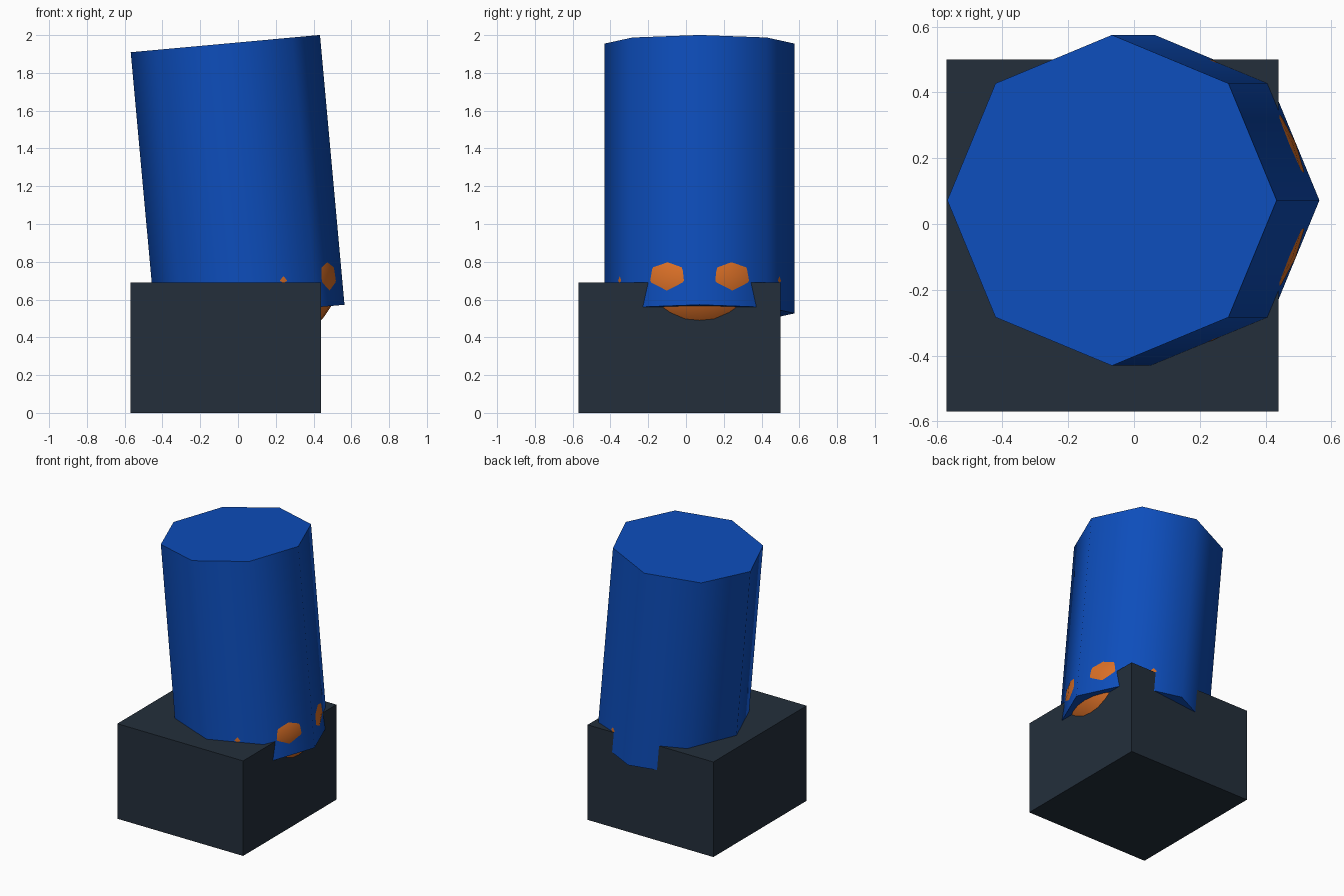
import bpy, math

if "Cube" in bpy.data.objects:
    bpy.data.objects.remove(bpy.data.objects["Cube"])


def material(name, rgb):
    m = bpy.data.materials.new(name)
    m.diffuse_color = (*rgb, 1)
    m.use_nodes = True
    m.node_tree.nodes["Principled BSDF"].inputs["Base Color"].default_value = m.diffuse_color
    return m


blue = material("blue", (0.004, 0.075, 0.50))
slate = material("dark slate", (0.017, 0.028, 0.044))
orange = material("orange", (0.70, 0.16, 0.02))


def finish(name, mat, angle=None):
    ob = bpy.context.object
    ob.name = name
    ob.data.materials.append(mat)
    if angle:
        bpy.ops.object.shade_smooth_by_angle(angle=math.radians(angle))
    return ob


# Square base block
bpy.ops.mesh.primitive_cube_add(size=1, location=(-0.065, -0.035, 0.345))
bpy.context.object.scale = (1.01, 1.07, 0.69)
finish("base_block", slate)

# Leaning eight-sided column sunk into the base
top, bottom = (-0.067, 1.955), (0.063, 0.527)
dx, dz = top[0] - bottom[0], top[1] - bottom[1]
bpy.ops.mesh.primitive_cylinder_add(
    vertices=8, radius=0.503, depth=math.hypot(dx, dz),
    location=((top[0] + bottom[0]) / 2, 0.072, (top[1] + bottom[1]) / 2),
    rotation=(0, math.atan2(dx, dz), 0))
finish("leaning_column", blue, 60)

# Flattened ball inside the foot of the column, just breaking the surface
bpy.ops.mesh.primitive_uv_sphere_add(segments=32, ring_count=16, radius=1,
                                     location=(0.066, 0.072, 0.70))
bpy.context.object.scale = (0.46, 0.46, 0.363)
finish("inner_ball", orange, 60)
